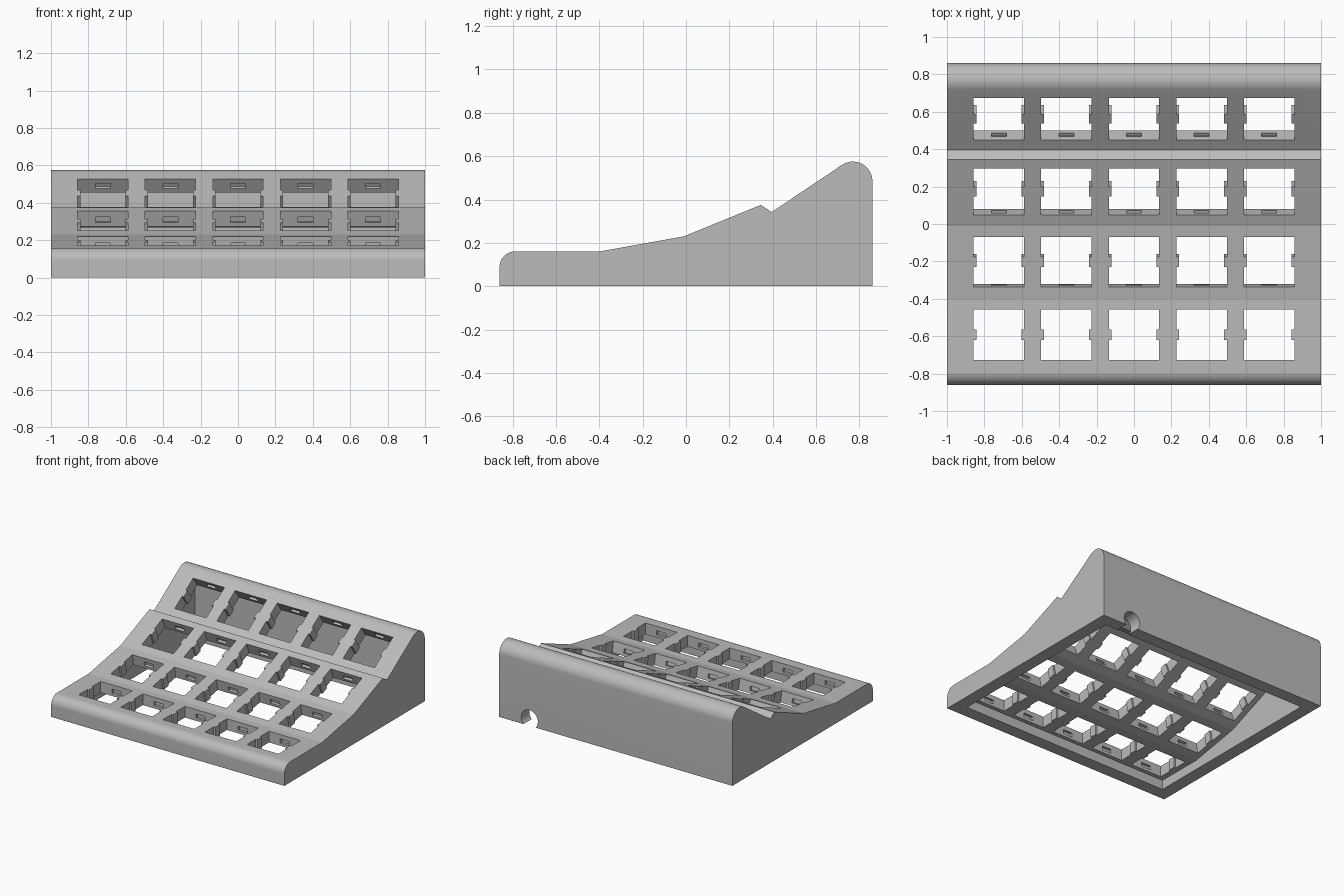
import bpy, bmesh, math
from mathutils import Matrix, Vector

if "Cube" in bpy.data.objects:
    bpy.data.objects.remove(bpy.data.objects["Cube"], do_unlink=True)

grey = bpy.data.materials.new("plain grey")
grey.use_nodes = True
grey.diffuse_color = (0.5, 0.5, 0.5, 1)
grey.node_tree.nodes["Principled BSDF"].inputs["Base Color"].default_value = (0.5, 0.5, 0.5, 1)


def prisms(name, outline, low, high, placements):
    """One object holding a copy of an extruded outline at every placement."""
    bm = bmesh.new()
    for place in placements:
        ends = [[bm.verts.new(place @ Vector((u, v, w))) for u, v in outline] for w in (low, high)]
        bm.faces.new(ends[0])
        bm.faces.new(ends[1])
        for i in range(len(outline)):
            j = (i + 1) % len(outline)
            bm.faces.new((ends[0][i], ends[0][j], ends[1][j], ends[1][i]))
    bmesh.ops.recalc_face_normals(bm, faces=bm.faces)
    mesh = bpy.data.meshes.new(name)
    bm.to_mesh(mesh)
    bm.free()
    mesh.materials.append(grey)
    obj = bpy.data.objects.new(name, mesh)
    bpy.context.collection.objects.link(obj)
    return obj


def arc(cy, cz, radius, start, end, steps):
    angles = [math.radians(start + (end - start) * i / steps) for i in range(steps + 1)]
    return [(cy + radius * math.cos(a), cz + radius * math.sin(a)) for a in angles]


def cut(target, cutter):
    cutter.hide_render = True
    mod = target.modifiers.new("cut", 'BOOLEAN')
    mod.operation = 'DIFFERENCE'
    mod.solver = 'EXACT'
    mod.object = cutter
    bpy.ops.object.select_all(action='DESELECT')
    bpy.context.view_layer.objects.active = target
    target.select_set(True)
    bpy.ops.object.modifier_apply(modifier=mod.name)
    bpy.data.objects.remove(cutter, do_unlink=True)


# Side profile (y, z) of the stepped case, extruded along x
side_on = Matrix(((0, 0, 1, 0), (1, 0, 0, 0), (0, 1, 0, 0), (0, 0, 0, 1)))
slopes = [(-0.4, 0.16), (-0.01, 0.23), (0.345, 0.375), (0.395, 0.342)]
profile = ([(-0.86, 0)] + arc(-0.79, 0.09, 0.07, 180, 90, 14) + slopes
           + arc(0.77, 0.485, 0.09, 124.5, 0, 20) + [(0.86, 0)])
case = prisms("keyboard_case", profile, -1, 1, [side_on])

# Hollow underside, keeping an even key plate and thick walls
hollow = [(-0.76, -0.1), (-0.76, 0.073), (-0.39, 0.073), (0.015, 0.146),
          (0.38, 0.294), (0.45, 0.268), (0.76, 0.48), (0.76, -0.1)]
cut(case, prisms("hollow_cutter", hollow, -0.9, 0.9, [side_on]))

# Key openings: four tilted rows of five, standing square to their slope
rows = [(-0.593, 0.16, 0), (-0.203, 0.195, 10.2), (0.172, 0.304, 22.2), (0.56, 0.455, 34.5)]
keys = [Matrix.Translation((0.361 * col, y, z)) @ Matrix.Rotation(math.radians(tilt), 4, 'X')
        for y, z, tilt in rows for col in range(-2, 3)]
half, nub, grip = 0.135, 0.028, 0.121
right_edge = [(half, -half), (half, -nub), (grip, -nub), (grip, nub), (half, nub), (half, half)]
opening = right_edge + [(-x, -y) for x, y in right_edge]
cut(case, prisms("opening_cutter", opening, -0.11, 0.03, keys))

# Clip slots in the front and back wall of every opening
slot = [(-0.04, -0.155), (0.04, -0.155), (0.04, 0.155), (-0.04, 0.155)]
cut(case, prisms("slot_cutter", slot, -0.066, -0.034, keys))

# Round cable outlet low in the back wall
outlet = arc(0.74, 0.05, 0.072, 0, 345, 23)
cut(case, prisms("outlet_cutter", outlet, 0.7, 0.95,
                 [Matrix(((1, 0, 0, 0), (0, 0, 1, 0), (0, 1, 0, 0), (0, 0, 0, 1)))]))

# Smooth only the rounded edges
bpy.ops.object.select_all(action='DESELECT')
case.select_set(True)
bpy.context.view_layer.objects.active = case
bpy.ops.object.shade_smooth_by_angle(angle=math.radians(8.5))
